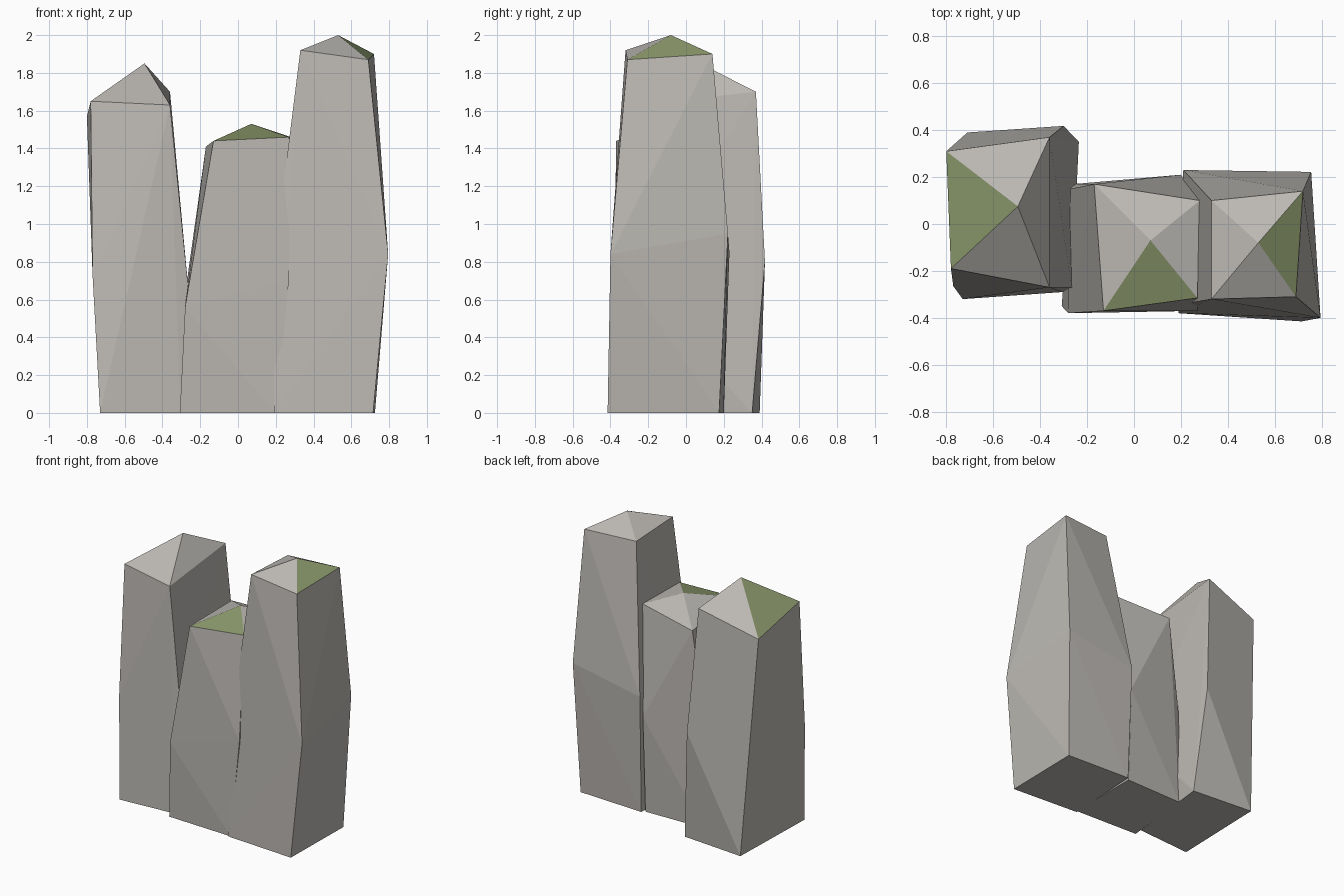
import bpy, bmesh

if "Cube" in bpy.data.objects:
    bpy.data.objects.remove(bpy.data.objects["Cube"])

def material(name, rgb):
    m = bpy.data.materials.new(name)
    m.diffuse_color = (*rgb, 1)
    m.use_nodes = True
    m.node_tree.nodes["Principled BSDF"].inputs["Base Color"].default_value = m.diffuse_color
    return m

stone = material("stone", (0.50, 0.48, 0.45))
moss = material("moss", (0.26, 0.32, 0.15))

def rock(name, base, mid, top, apex, moss_side):
    """Faceted pillar: hull of a base ring, bulging middle ring, top ring and peak."""
    bm = bmesh.new()
    for x, y in base:
        bm.verts.new((x, y, 0))
    for p in mid:
        bm.verts.new(p)
    ring = [bm.verts.new(p) for p in top]
    peak = bm.verts.new(apex)
    hull = bmesh.ops.convex_hull(bm, input=bm.verts[:])
    a, b = (top[i] for i in moss_side)
    # drop points swallowed by the hull
    bmesh.ops.delete(bm, geom=[v for v in bm.verts if not v.link_faces], context='VERTS')
    bmesh.ops.recalc_face_normals(bm, faces=bm.faces[:])
    # mossy cap facet
    edge = {ring[i] for i in moss_side} | {peak}
    for f in bm.faces:
        f.smooth = False
        f.material_index = 1 if set(f.verts) == edge else 0
    me = bpy.data.meshes.new(name)
    bm.to_mesh(me)
    bm.free()
    me.materials.append(stone)
    me.materials.append(moss)
    ob = bpy.data.objects.new(name, me)
    bpy.context.collection.objects.link(ob)
    return ob

# Ring order: front left, front right, back right, back left
rock("left_rock",
     [(-0.73, -0.32), (-0.305, -0.29), (-0.235, 0.35), (-0.71, 0.39)],
     [(-0.77, -0.265, 0.73), (-0.265, -0.27, 0.68), (-0.30, 0.418, 0.80)],
     [(-0.78, -0.19, 1.65), (-0.36, -0.27, 1.63), (-0.36, 0.37, 1.70), (-0.80, 0.31, 1.57)],
     (-0.495, 0.075, 1.85), (0, 3))

rock("middle_rock",
     [(-0.308, -0.35), (0.20, -0.37), (0.20, 0.18), (-0.26, 0.17)],
     [(-0.28, -0.38, 0.56), (0.27, -0.37, 0.71), (0.20, 0.21, 0.70), (-0.27, 0.15, 0.70)],
     [(-0.13, -0.37, 1.44), (0.27, -0.315, 1.46), (0.28, 0.10, 1.46), (-0.17, 0.17, 1.41)],
     (0.07, -0.07, 1.53), (0, 1))

rock("right_rock",
     [(0.19, -0.38), (0.715, -0.415), (0.725, 0.175), (0.22, 0.20)],
     [(0.19, -0.345, 0.80), (0.795, -0.40, 0.84), (0.755, 0.222, 0.95), (0.21, 0.23, 0.85)],
     [(0.33, -0.32, 1.92), (0.69, -0.31, 1.87), (0.72, 0.14, 1.90), (0.33, 0.10, 1.90)],
     (0.53, -0.08, 2.0), (1, 2))
